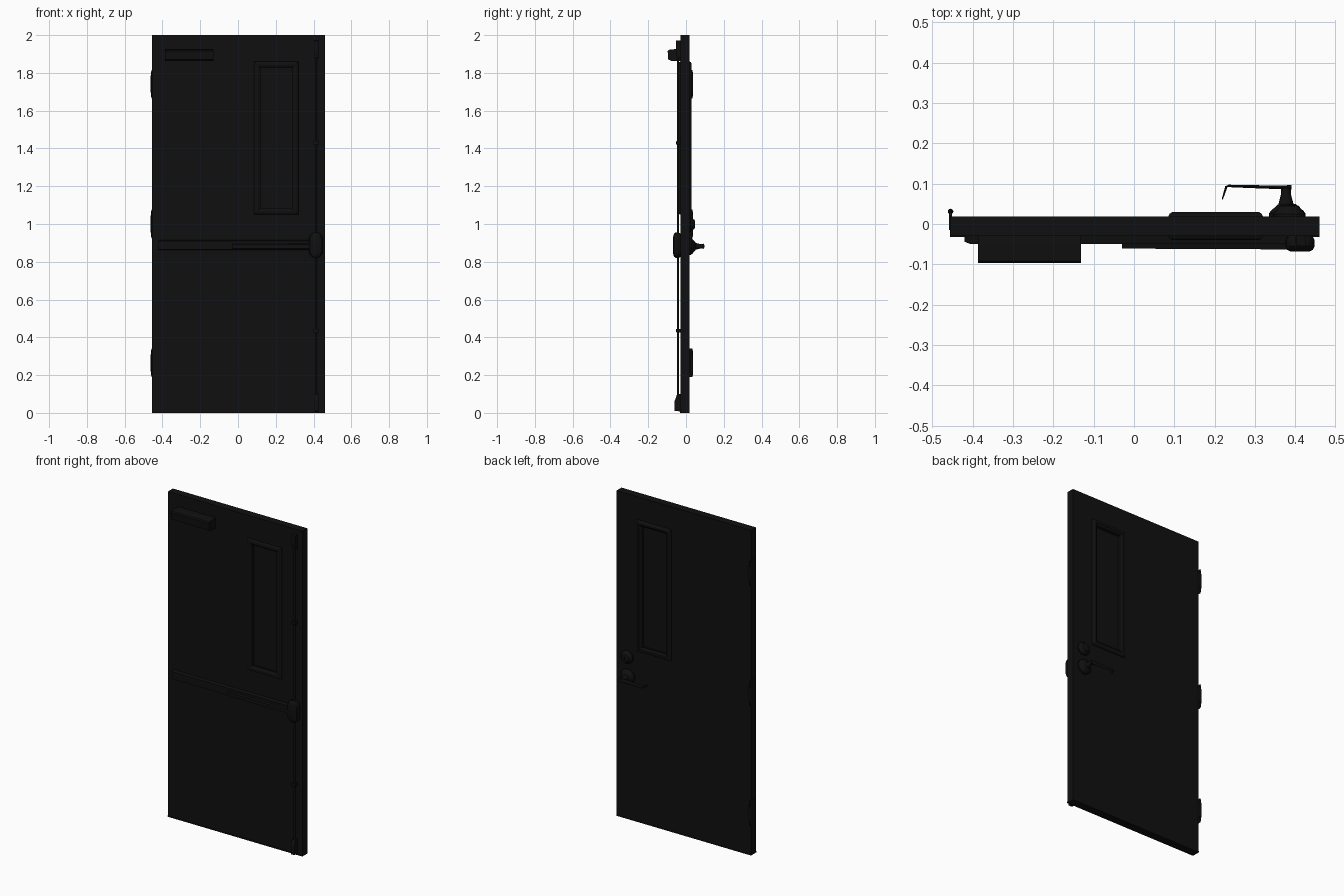
import bpy, bmesh, math
from mathutils import Vector, Matrix

if "Cube" in bpy.data.objects:
    bpy.data.objects.remove(bpy.data.objects["Cube"])

mat = bpy.data.materials.new("black_paint")
mat.diffuse_color = (0.005, 0.005, 0.005, 1)
mat.use_nodes = True
mat.node_tree.nodes["Principled BSDF"].inputs["Base Color"].default_value = mat.diffuse_color


def finish(name, bm, bevel=0, smooth=False):
    bmesh.ops.recalc_face_normals(bm, faces=bm.faces)
    me = bpy.data.meshes.new(name)
    bm.to_mesh(me)
    bm.free()
    ob = bpy.data.objects.new(name, me)
    bpy.context.collection.objects.link(ob)
    me.materials.append(mat)
    if bevel:
        m = ob.modifiers.new("bevel", "BEVEL")
        m.width, m.segments = bevel, 2
    if smooth:
        bpy.context.view_layer.objects.active = ob
        ob.select_set(True)
        bpy.ops.object.shade_smooth_by_angle(angle=math.radians(35))
        ob.select_set(False)
    return ob


def box(name, x0, x1, y0, y1, z0, z1, bevel=0):
    bm = bmesh.new()
    bmesh.ops.create_cube(bm, size=1)
    for v in bm.verts:
        v.co = Vector(((x0 + x1) / 2 + v.co.x * (x1 - x0),
                       (y0 + y1) / 2 + v.co.y * (y1 - y0),
                       (z0 + z1) / 2 + v.co.z * (z1 - z0)))
    return finish(name, bm, bevel)


def loft(name, rings, smooth=False, closed=False):
    # skin through rings of points, capped unless closed
    bm = bmesh.new()
    vs = [[bm.verts.new(p) for p in r] for r in rings]
    n = len(vs[0])
    pairs = list(zip(vs, vs[1:])) + ([(vs[-1], vs[0])] if closed else [])
    for a, b in pairs:
        for i in range(n):
            j = (i + 1) % n
            bm.faces.new((a[i], a[j], b[j], b[i]))
    if not closed:
        bm.faces.new(vs[0])
        bm.faces.new(vs[-1])
    return finish(name, bm, 0, smooth)


def lathe(name, loc, axis, profile, n=20):
    # profile: (radius, offset along axis)
    def pt(r, h, a):
        c, s = r * math.cos(a), r * math.sin(a)
        return Vector(loc) + Vector((c, h, s) if axis == "Y" else (c, s, h))
    return loft(name, [[pt(r, h, i * math.tau / n) for i in range(n)]
                       for r, h in profile], True)


def rect_y(x0, x1, z0, z1, y):
    return [(x0, y, z0), (x1, y, z0), (x1, y, z1), (x0, y, z1)]


def oval_y(x, z, rx, half, y, n=12):
    # upright rounded-end outline
    pts = []
    for k, s in enumerate((1, -1)):
        for i in range(n + 1):
            a = math.pi * (i / n + k)
            pts.append((x + rx * math.cos(a), y, z + s * (half - rx) + rx * math.sin(a)))
    return pts


# door slab with window opening
slab = box("door_slab", -0.456, 0.46, -0.03, 0.018, 0, 2)
cutter = box("window_cutter", 0.115, 0.29, -0.2, 0.2, 1.08, 1.83)
cutter.hide_render = True
cutter.hide_viewport = True
cut = slab.modifiers.new("window", "BOOLEAN")
cut.operation, cut.object, cut.solver = "DIFFERENCE", cutter, "EXACT"

# glass and moulded frames on both faces
box("window_glass", 0.114, 0.291, -0.01, -0.002, 1.079, 1.831)
for side, y0, d in (("front", -0.03, -0.01), ("back", 0.018, 0.012)):
    steps = [(0, 0), (0.003, 0.6), (0.010, 1), (0.022, 1), (0.034, 0.3), (0.034, -0.5)]
    loft("window_frame_" + side,
         [rect_y(0.085 + i, 0.32 - i, 1.05 + i, 1.86 - i, y0 + d * f) for i, f in steps],
         closed=True)

# door closer
loft("door_closer", [[(x, y, z) for y, z in
     ((-0.03, 1.862), (-0.075, 1.862), (-0.095, 1.872), (-0.097, 1.915),
      (-0.092, 1.922), (-0.055, 1.926), (-0.03, 1.926))] for x in (-0.387, -0.131)])

# hinges on the left edge
for name, z in (("lower", 0.265), ("middle", 1.0), ("upper", 1.74)):
    box("hinge_leaf_" + name, -0.459, -0.452, -0.015, 0.028, z - 0.075, z + 0.075)
    lathe("hinge_knuckle_" + name, (-0.455, 0.031, z), "Z",
          [(0.002, -0.076), (0.005, -0.065), (0.005, -0.046), (0.007, -0.045),
           (0.007, 0.045), (0.005, 0.046), (0.005, 0.065), (0.002, 0.076)], 12)

# panic bar rail and push pad
loft("push_bar_rail", [[(x, -0.03, 0.862), (x, y, 0.866), (x, y, 0.911), (x, -0.03, 0.915)]
                       for x, y in ((-0.42, -0.044), (-0.405, -0.05), (0.395, -0.05))])
loft("push_pad", [[(x, -0.045, 0.866), (x, y, 0.871), (x, y, 0.892), (x, -0.045, 0.897)]
                  for x, y in ((-0.03, -0.061), (0.39, -0.063))])

# latch head at the end of the bar
loft("latch_head", [oval_y(0.412, 0.888, r, h, y) for r, h, y in
     ((0.030, 0.062, -0.029), (0.036, 0.068, -0.040), (0.036, 0.068, -0.055),
      (0.032, 0.060, -0.064), (0.024, 0.045, -0.068))], True)

# vertical rod, guides and end latches
lathe("vertical_rod", (0.413, -0.042, 0), "Z", [(0.006, 0.03), (0.006, 1.95)], 12)
for name, z in (("lower", 0.435), ("upper", 1.43)):
    box("rod_guide_" + name, 0.400, 0.426, -0.052, -0.029, z - 0.01, z + 0.01, 0.003)
for name, z0, s in (("bottom", 0.008, 1), ("top", 1.972, -1)):
    d = 0.06 if s == 1 else 0.054
    loft("rod_latch_" + name, [[(x, y, z0 + s * z) for y, z in
         ((-0.029, 0), (-d, 0.002), (-d, 0.055), (-0.048, 0.09), (-0.029, 0.092))]
         for x in (0.402, 0.425)])

# sweep along the bottom edge
box("bottom_sweep", -0.456, 0.46, -0.032, 0.019, 0, 0.008)

# outside lever: rose, neck and return grip
lathe("lever_rose", (0.38, 0.017, 0.882), "Y",
      [(0.045, 0), (0.045, 0.010), (0.040, 0.016), (0.022, 0.032), (0.010, 0.034)], 24)
lathe("lever_neck", (0.377, 0.04, 0.882), "Y",
      [(0.020, 0), (0.018, 0.012), (0.012, 0.035), (0.013, 0.056)], 16)
path = [(0.391, 0.091, 0.0055, 0.014), (0.36, 0.091, 0.0045, 0.013),
        (0.28, 0.093, 0.0035, 0.010), (0.235, 0.0945, 0.003, 0.009),
        (0.229, 0.0925, 0.003, 0.009), (0.219, 0.061, 0.0015, 0.008)]
rings = []
for i, (x, y, t, w) in enumerate(path):
    a, b = path[max(i - 1, 0)], path[min(i + 1, len(path) - 1)]
    tan = Vector((b[0] - a[0], b[1] - a[1], 0)).normalized()
    nrm = Vector((-tan.y, tan.x, 0))
    rings.append([Vector((x, y, 0.882)) + nrm * t * math.cos(k * math.tau / 12)
                  + Vector((0, 0, w * math.sin(k * math.tau / 12))) for k in range(12)])
loft("lever_grip", rings, True)

# lock cylinder above the lever
lathe("lock_collar", (0.385, 0.017, 0.998), "Y",
      [(0.040, 0), (0.040, 0.008), (0.032, 0.016), (0.024, 0.028), (0.018, 0.030)], 24)
box("key_slot", 0.3835, 0.3865, 0.045, 0.0485, 0.988, 1.008)
